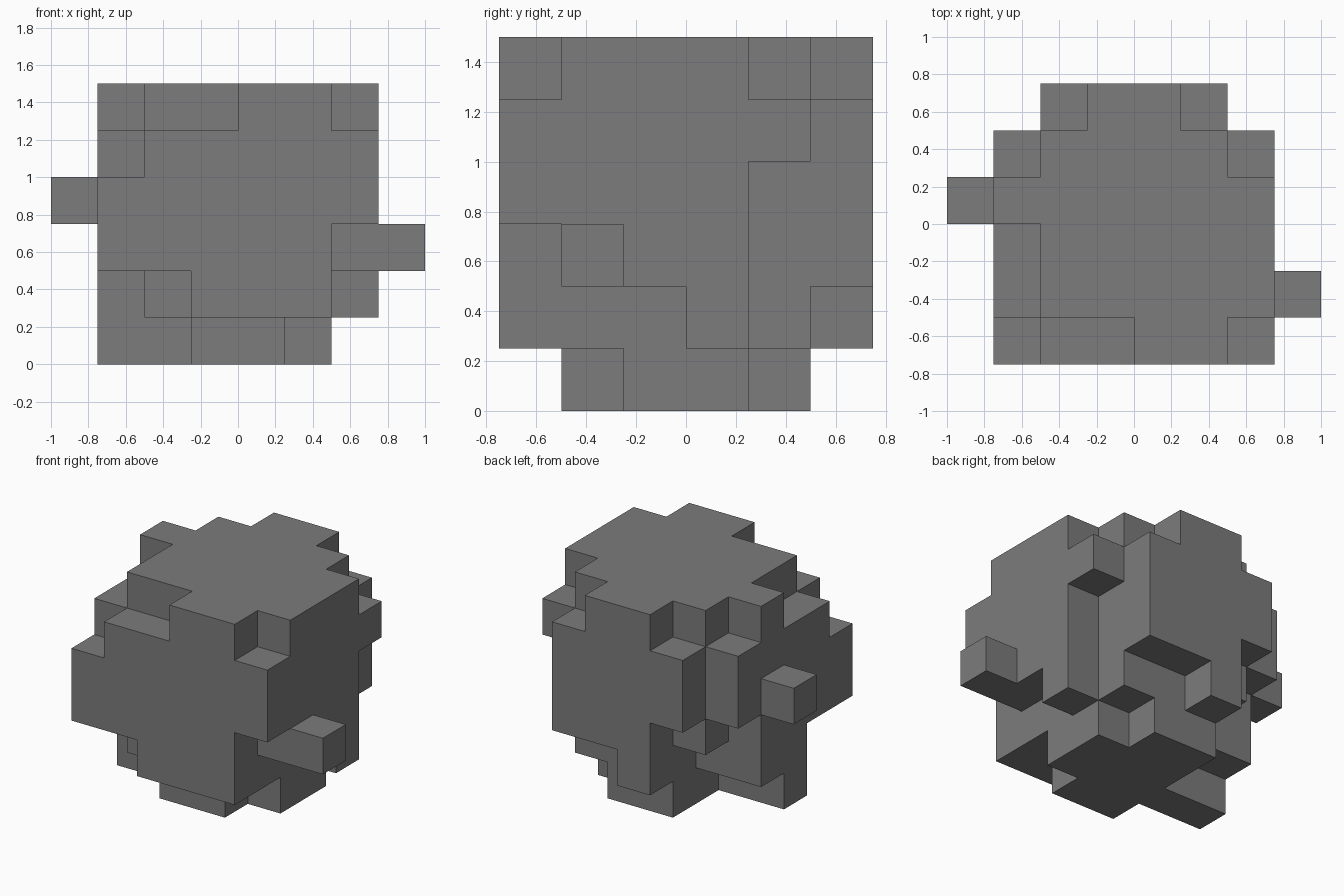
import bpy
import bmesh
from mathutils import Vector

if "Cube" in bpy.data.objects:
    bpy.data.objects.remove(bpy.data.objects["Cube"], do_unlink=True)

SIZE = 0.25   # edge of one block
HALF = 3      # half the boulder's width in blocks

# Columns of blocks: rows run front to back, digits run from -x to +x
column_bottoms = ["221113", "210012", "000002", "110001", "320014", "031220"]
column_tops = ["455665", "566666", "566666", "666666", "566665", "056650"]


def boulder_cells():
    """Collect every filled block of the boulder."""
    cells = set()
    for y, (lows, highs) in enumerate(zip(column_bottoms, column_tops)):
        for x, (low, high) in enumerate(zip(lows, highs)):
            cells.update((x, y, z) for z in range(int(low), int(high)))
    # Single blocks sticking out of the two sides
    cells.add((-1, 3, 3))
    cells.add((6, 1, 2))
    return cells


def add_block_skin(name, cells, material):
    """Build one mesh from only the exposed faces of the blocks."""
    bm = bmesh.new()
    for cell in cells:
        centre = Vector(cell) + Vector((0.5 - HALF, 0.5 - HALF, 0.5))
        for axis in range(3):
            for sign in (-1, 1):
                neighbour = list(cell)
                neighbour[axis] += sign
                if tuple(neighbour) in cells:
                    continue
                normal, side = Vector((0, 0, 0)), Vector((0, 0, 0))
                normal[axis] = sign
                side[(axis + 1) % 3] = 1
                up = normal.cross(side)
                middle = centre + normal / 2
                corners = [(-side - up), (side - up), (side + up), (up - side)]
                bm.faces.new([bm.verts.new((middle + c / 2) * SIZE) for c in corners])
    bmesh.ops.remove_doubles(bm, verts=bm.verts, dist=0.001)
    mesh = bpy.data.meshes.new(name)
    bm.to_mesh(mesh)
    bm.free()
    mesh.materials.append(material)
    obj = bpy.data.objects.new(name, mesh)
    bpy.context.collection.objects.link(obj)
    return obj


# Stone colour
stone = bpy.data.materials.new("stone_grey")
stone.use_nodes = True
grey = (0.2, 0.2, 0.2, 1)
stone.diffuse_color = grey
shader = next(n for n in stone.node_tree.nodes if n.type == "BSDF_PRINCIPLED")
shader.inputs["Base Color"].default_value = grey

# Blocky boulder
add_block_skin("boulder", boulder_cells(), stone)
